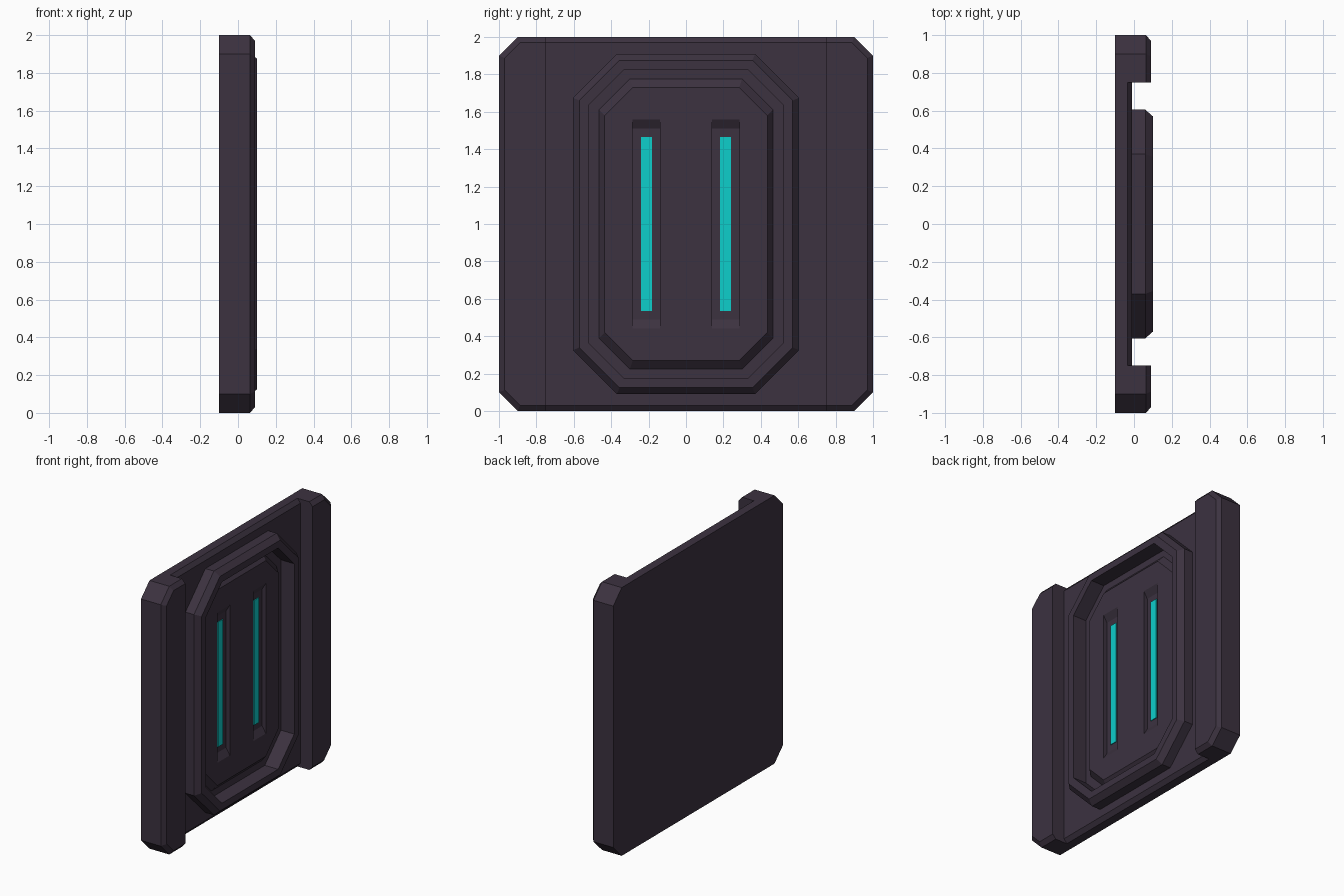
import bpy
import bmesh

cube = bpy.data.objects.get("Cube")
if cube:
    bpy.data.objects.remove(cube, do_unlink=True)


def material(name, rgb):
    mat = bpy.data.materials.new(name)
    mat.use_nodes = True
    colour = (*rgb, 1.0)
    mat.diffuse_color = colour
    bsdf = next(n for n in mat.node_tree.nodes if n.type == 'BSDF_PRINCIPLED')
    bsdf.inputs["Base Color"].default_value = colour
    return mat


dark_metal = material("dark plum metal", (0.045, 0.032, 0.051))
cyan = material("bright cyan", (0.004, 0.62, 0.6))


def loft(name, layers, mat, closed=False):
    """Skin a stack of (x, outline in y and z) layers; cap the ends unless closed."""
    bm = bmesh.new()
    rings = [[bm.verts.new((x, y, z)) for y, z in outline] for x, outline in layers]
    pairs = list(zip(rings, rings[1:]))
    if closed:
        pairs.append((rings[-1], rings[0]))
    else:
        bm.faces.new(rings[0])
        bm.faces.new(rings[-1])
    for a, b in pairs:
        for i in range(len(a)):
            j = (i + 1) % len(a)
            bm.faces.new((a[i], a[j], b[j], b[i]))
    bmesh.ops.recalc_face_normals(bm, faces=bm.faces)
    mesh = bpy.data.meshes.new(name)
    bm.to_mesh(mesh)
    bm.free()
    mesh.materials.append(mat)
    obj = bpy.data.objects.new(name, mesh)
    bpy.context.collection.objects.link(obj)
    return obj


def octagon(hy, hz, cut):
    """Rectangle with cut corners, centred at mid height."""
    quarter = [(hy, hz - cut), (hy - cut, hz)]
    left = quarter + [(-y, z) for y, z in reversed(quarter)]
    return [(y, 1 + z) for y, z in left] + [(-y, 1 - z) for y, z in left]


def rect(y0, y1, hz):
    return [(y0, 1 - hz), (y1, 1 - hz), (y1, 1 + hz), (y0, 1 + hz)]


def rail_outline(side, inset):
    """Straight inner edge, cut outer corners."""
    out, top = 1 - inset, 1 - inset
    corner = 0.9 - inset * 0.41
    half = [(0.75, top), (corner, top), (out, corner)]
    pts = half + [(y, -z) for y, z in reversed(half)]
    return [(side * y, 1 + z) for y, z in pts]


# Back plate between the rails
loft("back_plate", [(-0.1, rect(-0.75, 0.75, 1)), (-0.035, rect(-0.75, 0.75, 1)),
                    (-0.01, rect(-0.75, 0.75, 0.97))], dark_metal)

# Raised side rails
for side, label in ((-1, "front"), (1, "rear")):
    loft(label + "_rail", [(-0.1, rail_outline(side, 0)), (0.063, rail_outline(side, 0)),
                           (0.09, rail_outline(side, 0.03))], dark_metal)

# Octagonal frame with a bevelled outer edge
outer = octagon(0.605, 0.91, 0.235)
lip = octagon(0.57, 0.875, 0.215)
inner = octagon(0.52, 0.825, 0.19)
loft("frame_ring", [(-0.01, outer), (0.06, outer), (0.1, lip), (0.1, inner), (-0.01, inner)],
     dark_metal, closed=True)

# Centre panel with two slots cut into it
panel = loft("centre_panel", [(-0.02, octagon(0.465, 0.775, 0.165)),
                              (-0.01, octagon(0.465, 0.775, 0.165)),
                              (0.03, octagon(0.435, 0.73, 0.15))], dark_metal)
cutters = []
for side, label in ((-1, "front"), (1, "rear")):
    y0, y1 = sorted((side * 0.14, side * 0.285))
    cutter = loft(label + "_slot_cutter", [(0.0, rect(y0, y1, 0.51)), (0.03, rect(y0, y1, 0.56)),
                                           (0.06, rect(y0, y1, 0.56))], dark_metal)
    cutter.hide_render = True
    cutters.append(cutter)
    cut = panel.modifiers.new(label + "_slot", 'BOOLEAN')
    cut.object = cutter
    cut.solver = 'EXACT'

    # Glowing strip on the slot floor
    y0, y1 = sorted((side * 0.183, side * 0.241))
    loft(label + "_light_strip", [(0.0, rect(y0, y1, 0.465)), (0.006, rect(y0, y1, 0.465))], cyan)

# Bake the slots and drop the cutters
bpy.context.view_layer.update()
graph = bpy.context.evaluated_depsgraph_get()
baked = bpy.data.meshes.new_from_object(panel.evaluated_get(graph))
panel.modifiers.clear()
panel.data = baked
for cutter in cutters:
    bpy.data.objects.remove(cutter, do_unlink=True)
